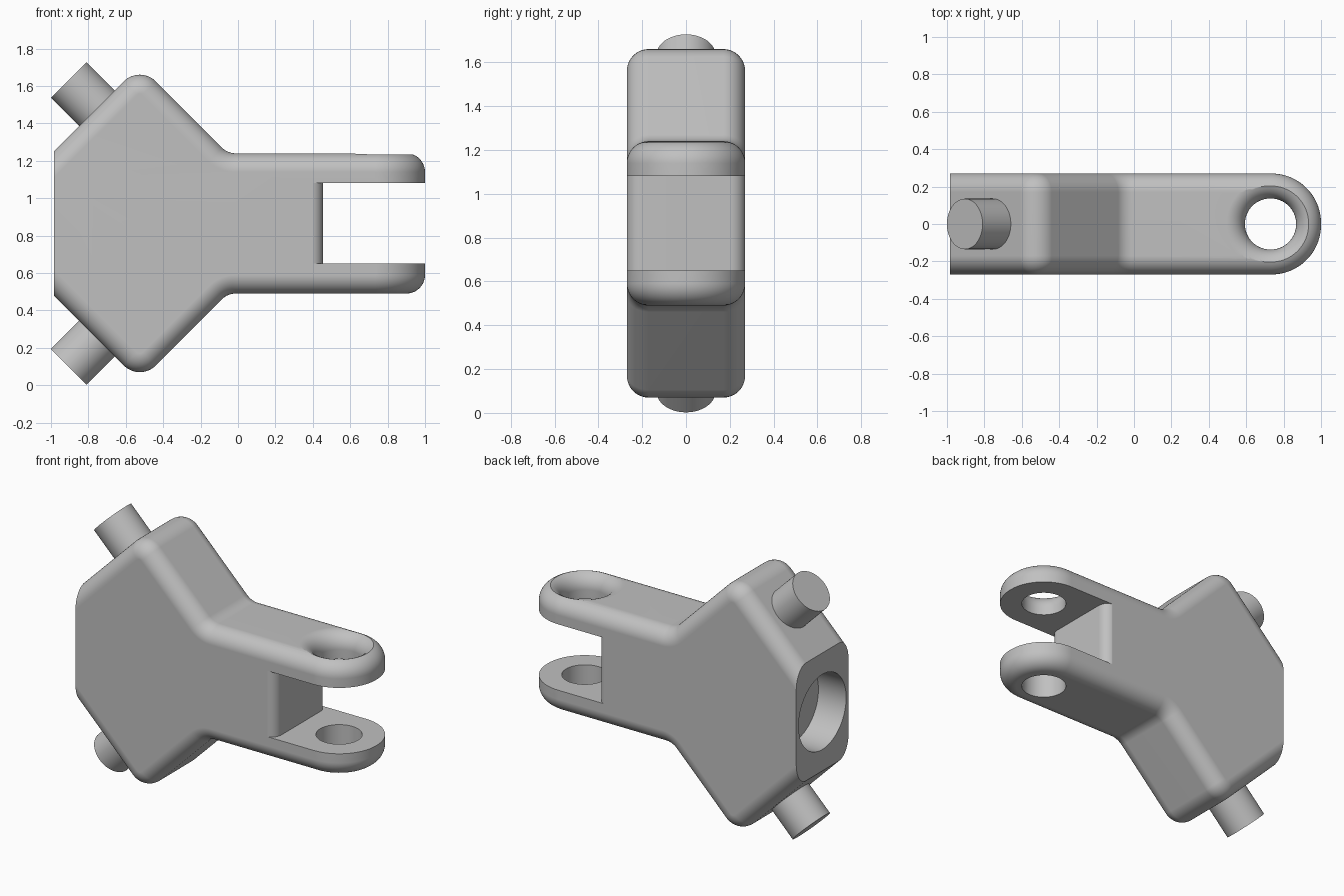
import bpy, bmesh
from math import sin, cos, tan, pi, radians
from mathutils import Matrix, Vector

cube = bpy.data.objects.get("Cube")
if cube:
    bpy.data.objects.remove(cube, do_unlink=True)

MID = 0.865      # height of the symmetry plane
HALF = 0.27      # half thickness
EYE_X = 0.73     # centre of the fork eyes

grey = bpy.data.materials.new("plain_grey")
grey.use_nodes = True
grey.diffuse_color = (0.53, 0.53, 0.53, 1)
grey.node_tree.nodes["Principled BSDF"].inputs["Base Color"].default_value = grey.diffuse_color


def finish(bm, name):
    bmesh.ops.recalc_face_normals(bm, faces=bm.faces[:])
    mesh = bpy.data.meshes.new(name)
    bm.to_mesh(mesh)
    bm.free()
    mesh.materials.append(grey)
    obj = bpy.data.objects.new(name, mesh)
    bpy.context.collection.objects.link(obj)
    return obj


def arc(cx, cy, r, a0, a1, n=10):
    angles = [radians(a0 + (a1 - a0) * i / n) for i in range(n + 1)]
    return [(cx + r * cos(a), cy + r * sin(a)) for a in angles]


def round_corner(before, p, after, r, n=10):
    """Circular fillet of radius r in place of corner p."""
    p = Vector(p)
    u, v = (Vector(before) - p).normalized(), (Vector(after) - p).normalized()
    half = u.angle(v) / 2
    centre = p + (u + v).normalized() * r / sin(half)
    start = p + u * r / tan(half) - centre
    end = p + v * r / tan(half) - centre
    return [tuple(centre + start.lerp(end, i / n).normalized() * r) for i in range(n + 1)]


def prism(points, offset):
    """Closed solid between a ring of 3D points and its shifted copy."""
    bm = bmesh.new()
    low = [bm.verts.new(p) for p in points]
    high = [bm.verts.new(Vector(p) + Vector(offset)) for p in points]
    bm.faces.new(low[::-1])
    bm.faces.new(high)
    for i in range(len(low)):
        bm.faces.new((low[i - 1], low[i], high[i], high[i - 1]))
    bmesh.ops.recalc_face_normals(bm, faces=bm.faces[:])
    bm.normal_update()
    return bm


def cylinder(name, start, end, radius):
    start, end = Vector(start), Vector(end)
    axis = end - start
    turn = axis.to_track_quat('Z', 'Y').to_matrix().to_4x4()
    bm = bmesh.new()
    bmesh.ops.create_cone(bm, cap_ends=True, segments=64, radius1=radius, radius2=radius,
                          depth=axis.length,
                          matrix=Matrix.Translation((start + end) / 2) @ turn)
    return finish(bm, name)


def cut(obj, cutter):
    mod = obj.modifiers.new("cut", 'BOOLEAN')
    mod.operation, mod.solver, mod.object = 'DIFFERENCE', 'EXACT', cutter
    bpy.context.view_layer.objects.active = obj
    bpy.ops.object.modifier_apply(modifier=mod.name)
    bpy.data.objects.remove(cutter, do_unlink=True)


# Body outline: diamond head running into a straight arm
corners = [(-1.37, 0, 0.12), (-0.525, 0.845, 0.12), (-0.055, 0.375, 0.1), (1, 0.375, 0),
           (1, -0.375, 0), (-0.055, -0.375, 0.1), (-0.525, -0.845, 0.12)]
outline = []
for i, (x, z, r) in enumerate(corners):
    before, after = corners[i - 1][:2], corners[(i + 1) % len(corners)][:2]
    outline += round_corner(before, (x, z), after, r) if r else [(x, z)]
bm = prism([(x, -HALF, MID + z) for x, z in outline], (0, 2 * HALF, 0))

# Semicircular arm end, then a rounded rim all the way round
ends = [e for e in bm.edges if all(v.co.x > 0.99 for v in e.verts)
        and abs(e.verts[0].co.z - e.verts[1].co.z) > 0.5]
bmesh.ops.bevel(bm, geom=ends, offset=HALF - 0.005, offset_type='OFFSET', segments=24,
                profile=0.5, affect='EDGES', clamp_overlap=False)
bm.normal_update()
rim = [e for e in bm.edges if e.calc_face_angle(0) > radians(60)]
bmesh.ops.bevel(bm, geom=rim, offset=0.1, offset_type='OFFSET', segments=10,
                profile=0.5, affect='EDGES', clamp_overlap=False)
body = finish(bm, "fork_body")

# Flat end of the head
square = [(-2, -1, -0.5), (-0.985, -1, -0.5), (-0.985, 1, -0.5), (-2, 1, -0.5)]
cut(body, finish(prism(square, (0, 0, 3)), "end_cutter"))

# Fork slot with a rounded inner wall
near = arc(0.385, -0.202, 0.07, -90, 0)
plan = near + [(x, -y) for x, y in reversed(near)]
plan += [(0.385, 0.4), (1.2, 0.4), (1.2, -0.4), (0.385, -0.4)]
cut(body, finish(prism([(x, y, 0.65) for x, y in plan], (0, 0, 0.43)), "slot_cutter"))

# Eye through both prongs, flared at the top
bm = bmesh.new()
section = [(0, 0.3), (0.137, 0.3)] + arc(0.237, 1.14, 0.1, 180, 90) + [(0.237, 1.4), (0, 1.4)]
verts = [bm.verts.new((EYE_X + r, 0, z)) for r, z in section]
edges = [bm.edges.new(pair) for pair in zip(verts, verts[1:])]
bmesh.ops.spin(bm, geom=verts + edges, cent=(EYE_X, 0, 0), axis=(0, 0, 1),
               angle=2 * pi, steps=64)
bmesh.ops.remove_doubles(bm, verts=bm.verts[:], dist=0.0001)
cut(body, finish(bm, "eye_cutter"))

# Blind bore in the flat end
cut(body, cylinder("bore_cutter", (-1.2, 0, MID), (-0.785, 0, MID), 0.245))

# Slanted pins above and below
parts = [body]
for name, side in (("upper_pin", 1), ("lower_pin", -1)):
    parts.append(cylinder(name, (-0.7, 0, MID + side * 0.562),
                          (-0.905, 0, MID + side * 0.767), 0.135))

# Smooth shading with crisp edges
bpy.ops.object.select_all(action='DESELECT')
for obj in parts:
    obj.select_set(True)
bpy.context.view_layer.objects.active = body
bpy.ops.object.shade_smooth_by_angle(angle=radians(30))
for obj in parts:
    weighted = obj.modifiers.new("weighted_normals", 'WEIGHTED_NORMAL')
    weighted.keep_sharp = True
